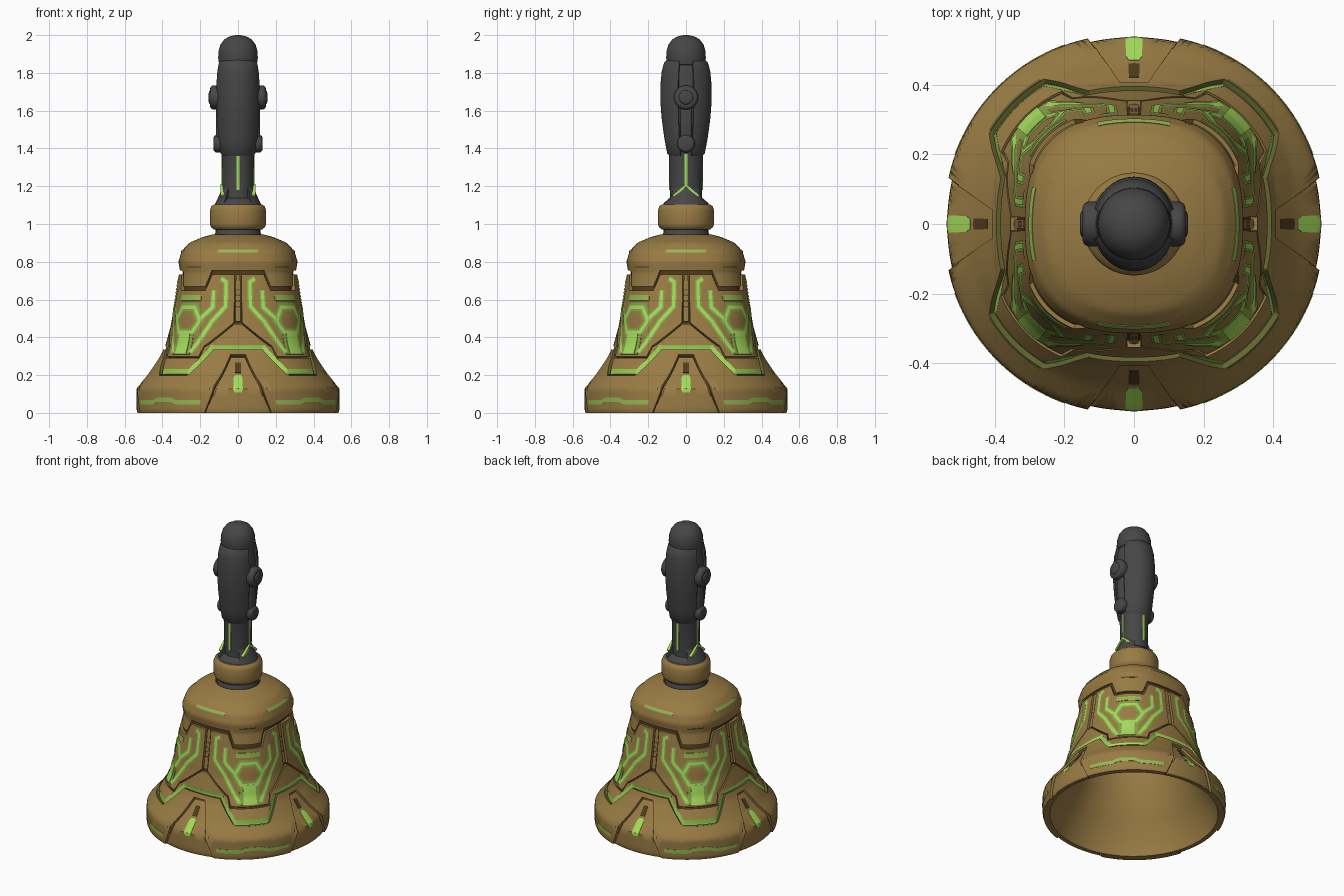
import bpy, bmesh, math
from mathutils import Vector, Matrix

if "Cube" in bpy.data.objects:
    bpy.data.objects.remove(bpy.data.objects["Cube"])

def material(name, col):
    m = bpy.data.materials.new(name)
    m.diffuse_color = (*col, 1)
    m.use_nodes = True
    m.node_tree.nodes["Principled BSDF"].inputs["Base Color"].default_value = m.diffuse_color
    return m

GOLD = material("bronze gold", (.32, .20, .058))
DARK = material("dark brown", (.085, .047, .013))
LIME = material("lime glow", (.38, .72, .11))
MUTED = material("muted lime", (.30, .48, .085))
GREEN = material("moss green", (.25, .36, .065))
OLIVE = material("dark olive", (.13, .13, .03))
CHAR = material("charcoal", (.062, .062, .063))

def finish(name, bm, mat, angle=35):
    bmesh.ops.remove_doubles(bm, verts=bm.verts, dist=1e-5)
    me = bpy.data.meshes.new(name)
    bm.to_mesh(me)
    bm.free()
    ob = bpy.data.objects.new(name, me)
    bpy.context.collection.objects.link(ob)
    me.materials.append(mat)
    bpy.ops.object.select_all(action='DESELECT')
    ob.select_set(True)
    bpy.context.view_layer.objects.active = ob
    bpy.ops.object.shade_smooth_by_angle(angle=math.radians(angle))
    return ob

def interp(pts, x):
    if x <= pts[0][0]:
        return pts[0][1]
    for (a, u), (b, v) in zip(pts, pts[1:]):
        if x <= b:
            return u + (v - u) * (x - a) / (b - a)
    return pts[-1][1]

# bell surface: axis radius by height, and squareness by height
PROFILE = [(0, .524), (.02, .529), (.125, .528), (.2, .459), (.29, .395), (.35, .366), (.45, .338),
           (.6, .312), (.74, .292), (.8, .302), (.85, .287), (.89, .25), (.92, .18), (.935, .12)]
SQUARE = [(0, .01), (.13, .012), (.2, .028), (.3, .06), (.5, .1), (.74, .09), (.85, .07), (.935, 0)]

def surf(deg, z, off):
    a = math.radians(deg)
    r = interp(PROFILE, z) * (1 + interp(SQUARE, z) * (1 - math.cos(4 * a)) / 2)
    e = .012
    zl, zh = max(z - e, 0), min(z + e, .935)
    n = Vector((zh - zl, interp(PROFILE, zl) - interp(PROFILE, zh))).normalized()
    if z < .01:
        n = Vector((1, 0))
    r += off * n.x
    return Vector((r * math.sin(a), -r * math.cos(a), z + off * n.y))

def grid(bm, cols):
    vs = [[bm.verts.new(p) for p in c] for c in cols]
    for c, d in zip(vs, vs[1:]):
        for j in range(len(c) - 1):
            bm.faces.new((c[j], d[j], d[j + 1], c[j + 1]))

def fold(deg):
    d = deg % 90
    return min(d, 90 - d)

def band(name, mat, lo, hi, off, t0=0, t1=45, rows=14, base=-.004, off_hi=None):
    """Plate on the bell between two height curves of the folded angle, repeated all round."""
    lo = [(0, lo)] if isinstance(lo, float) else lo
    hi = [(0, hi)] if isinstance(hi, float) else hi
    off_hi = off if off_hi is None else off_hi
    full = t0 == 0 and t1 == 45
    quarter = (0, 90, 180, 270)
    if full:
        spans = [(0, 360)]
    elif t0 == 0:
        spans = [(q - t1, q + t1) for q in quarter]
    elif t1 == 45:
        spans = [(q + t0, q + 90 - t0) for q in quarter]
    else:
        spans = [s for q in quarter for s in ((q + t0, q + t1), (q - t1, q - t0))]
    kinks = [k + q if s else q - k for k, _ in lo + hi for q in range(0, 361, 90) for s in (0, 1)]
    bm = bmesh.new()
    for a, b in spans:
        n = max(2, round((b - a) / 2))
        xs = [a + (b - a) * i / n for i in range(n + 1)] + [k for k in kinks if a < k < b]
        xs = sorted(set(round(x, 3) for x in xs))
        cols = []
        for x in xs:
            l, h = interp(lo, fold(x)), interp(hi, fold(x))
            zs = [l + (h - l) * j / rows for j in range(rows + 1)]
            mid = [surf(x, z, off + (off_hi - off) * j / rows) for j, z in enumerate(zs)]
            cols.append([surf(x, l, base)] + mid + [surf(x, h, base)])
            if not full and x in (xs[0], xs[-1]):
                edge = [surf(x, z, base) for z in [l] + zs + [h]]
                cols.insert(0 if x == xs[0] else len(cols), edge)
        grid(bm, cols)
    return finish(name, bm, mat)

def strokes(name, mat, paths, width, off):
    """Thin painted lines on the bell along (angle, height) paths, mirrored eight times."""
    bm = bmesh.new()
    S = .0064
    for path in paths:
        for p, q in zip(path, path[1:]):
            p, q = Vector((p[0] * S, p[1])), Vector((q[0] * S, q[1]))
            d = (q - p).normalized() * width / 2
            w = Vector((-d.y, d.x))
            p, q = p - d * .5, q + d * .5
            n = max(2, round((q - p).length / .012))
            for turn in range(4):
                for s in (1, -1):
                    cols = []
                    for i in range(n + 1):
                        c = p.lerp(q, i / n)
                        side = [c + w * k * s for k in (-1, 0, 1)]
                        cols.append([surf(turn * 90 + s * v.x / S, v.y, off) for v in side])
                    grid(bm, cols)
    return finish(name, bm, mat)

def loft(name, mat, rows, a0=0, a1=360, n=48, inner=.75, copies=(0,)):
    """Elliptical loft of (z, rx, ry) rows, optionally only an angular slice."""
    bm = bmesh.new()
    full = a1 - a0 == 360
    for turn in copies:
        cols = []
        for i in range(n + 1):
            a = math.radians(turn + a0 + (a1 - a0) * i / n)
            c, d = [[Vector((x * k * math.sin(a), -y * k * math.cos(a), z)) for z, x, y in rows] for k in (1, inner)]
            if not full:
                c = [d[0]] + c + [d[-1]]
                d = [d[0]] + d + [d[-1]]
            cols.append(c)
            if not full and i in (0, n):
                cols.insert(0 if i == 0 else len(cols), d)
        grid(bm, cols)
    return finish(name, bm, mat)

def lathe(name, mat, pts):
    return loft(name, mat, [(z, r, r) for r, z in pts])

# bell core (shows in the grooves) and smooth hollow inside
band("bell_core", DARK, 0., .935, 0, rows=48, base=0)
lathe("bell_inside", GOLD, [(0, .86), (.16, .85), (.24, .8), (.27, .7), (.3, .5), (.35, .33),
                            (.42, .2), (.49, .08), (.51, .004), (.537, .003)])

# raised bronze armour
band("rim_wedges", GOLD, 0., [(0, .29), (5.3, .29), (12, .15), (18.5, 0)], .008, 0, 18.4)
ZIG_LO = [(0, .326), (19, .326), (32, .192), (45, .192)]
ZIG_MID = [(0, .329), (19.2, .329), (32.2, .196), (45, .196)]
ZIG_HI = [(0, .354), (20.8, .354), (33.4, .22), (45, .22)]
band("rim_panels", GOLD, [(0, .299), (5.8, .299), (6.0, .29), (12.5, .15), (19, 0), (45, 0)], ZIG_LO, .02, rows=24)
band("rim_ledge", OLIVE, ZIG_LO, ZIG_MID, .0195, rows=2, off_hi=.003)
band("rim_ledge_paint", OLIVE, [(0, .185), (45, .185)], .1925, .0215, 33, 45, rows=2, base=.018)
band("rim_light_line", LIME, ZIG_MID, ZIG_HI, .004, rows=4, off_hi=.0205)
SKIRT = [(0, .467), (3, .467), (26, .339), (28.5, .278), (45, .278)]
band("skirt_panel", GOLD, ZIG_HI, SKIRT, .02)
band("corner_panels", GOLD, [(3.4, .476), (26.5, .348), (29.1, .289), (45, .289)],
     [(4, .73), (24.5, .73), (30, .644), (45, .644)], .02, 3.4, 45, rows=28)
band("seam_columns", GOLD, .482, .73, .012, 0, 2.2)
band("bell_cap", GOLD, [(0, .756), (25.5, .756), (31, .668), (45, .668)], .932, .013, rows=22)

# glowing circuitry on the corner panels
OUTER = [(15, .705), (11, .69), (11, .56), (22, .48), (36, .315)]
BRANCH = [(33, .487), (22, .555), (22, .64)]
HEX = [(45, .555), (38, .555), (32, .487), (38, .42), (45, .42)]
strokes("circuit_glow", GREEN, [OUTER, BRANCH], .034, .022)
strokes("hexagon_glow", GREEN, [HEX], .044, .0225)
strokes("circuit_lines", LIME, [OUTER, HEX, BRANCH], .018, .0245)
band("corner_lamps", LIME, .30, .42, .0265, 39.5, 45, rows=8, base=.023)
band("corner_lamp_sides", GREEN, .30, .42, .0235, 36.5, 39.5, rows=8, base=.021)
band("corner_bars", MUTED, .59, .62, .0225, 33, 45, rows=3, base=.02)

# small rim and cap details
band("rim_stripe", MUTED, [(21, .043), (36, .043), (40, .058), (45, .058)],
     [(21, .067), (36, .067), (40, .082), (45, .082)], .022, 21, 45, rows=2, base=.02)
band("rim_lamps", LIME, [(0, .107), (1.7, .107), (2.7, .12)], [(0, .195), (1.7, .195), (2.7, .182)],
     .0102, 0, 2.7, rows=10, base=.008)
band("rim_slots", DARK, .207, .262, .0102, 0, 2, rows=5, base=.008)
band("cap_lights", MUTED, .843, .856, .015, 0, 20, rows=2, base=.013)
band("cap_slots", DARK, .772, .778, .0145, 36, 45, rows=2, base=.013)
strokes("seam_dots", DARK, [[(.6, z), (1.3, z)] for z in (.56, .59, .62, .65)], .009, .0142)

# neck and collar
lathe("neck", CHAR, [(.125, .9), (.125, .945), (.118, .955), (.118, .99)])
lathe("collar_ring", GOLD, [(.1, .972), (.13, .972), (.144, .985), (.148, 1.0), (.148, 1.075),
                            (.142, 1.092), (.128, 1.104), (.08, 1.106)])
# handle
lathe("handle_foot", CHAR, [(.122, 1.09), (.118, 1.11), (.092, 1.135), (.07, 1.14)])
loft("foot_claws", CHAR, [(1.1, .124, .118), (1.125, .112, .11), (1.17, .092, .092), (1.19, .083, .085)],
     38, 142, 20, .6, (0, 180))
loft("handle_core", CHAR, [(1.11, .08, .085), (1.2, .082, .086), (1.36, .085, .09), (1.42, .095, .1),
                           (1.55, .108, .115), (1.68, .112, .122), (1.8, .106, .116), (1.88, .085, .09)])
loft("grip_shells", CHAR, [(1.36, .085, .088), (1.375, .098, .1), (1.45, .108, .114), (1.55, .116, .128),
                           (1.65, .12, .136), (1.74, .12, .135), (1.81, .115, .128), (1.855, .106, .116), (1.87, .094, .1)],
     -72, 72, 28, .75, (0, 180))
lathe("pommel", CHAR, [(.08, 1.835), (.1, 1.845), (.105, 1.88), (.103, 1.915), (.093, 1.95),
                       (.073, 1.977), (.045, 1.993), (.02, 1.999), (0, 2.0)])

def bar(name, mat, centre, size, tilt=0, bevel=0):
    bm = bmesh.new()
    bmesh.ops.create_cube(bm, size=1, matrix=Matrix.Translation(centre) @ Matrix.Rotation(tilt, 4, 'X')
                          @ Matrix.Diagonal((*size, 1)))
    if bevel:
        bmesh.ops.bevel(bm, geom=bm.edges[:], offset=bevel, segments=3, affect='EDGES', profile=.5)
    finish(name, bm, mat)

def pod(name, x, z, r, depth):
    bm = bmesh.new()
    bmesh.ops.create_cone(bm, cap_ends=True, segments=28, radius1=r, radius2=r, depth=depth,
                          matrix=Matrix.Translation((x, 0, z)) @ Matrix.Rotation(math.pi / 2, 4, 'Y'))
    rims = [e for e in bm.edges if abs(e.verts[0].co.x - e.verts[1].co.x) < 1e-4]
    bmesh.ops.bevel(bm, geom=rims, offset=.018, segments=3, affect='EDGES', profile=.5)
    finish(name, bm, CHAR)

for s, side in ((1, "right"), (-1, "left")):
    # side pods, link arm and glowing seams
    pod("large_pod_" + side, s * .115, 1.67, .064, .066)
    pod("pod_cap_" + side, s * .135, 1.67, .042, .04)
    pod("small_pod_" + side, s * .1, 1.425, .047, .06)
    bar("link_arm_" + side, CHAR, (s * .095, 0, 1.55), (.044, .06, .25), 0, .012)
    bar("side_line_" + side, LIME, (s * .083, 0, 1.285), (.008, .014, .17))
    for t in (1, -1):
        bar("side_fork_" + side, LIME, (s * .082, t * .033, 1.177), (.02, .014, .092), t * .87)
    bar("front_line_" + side, LIME, (0, -s * .086, 1.27), (.016, .009, .18))
